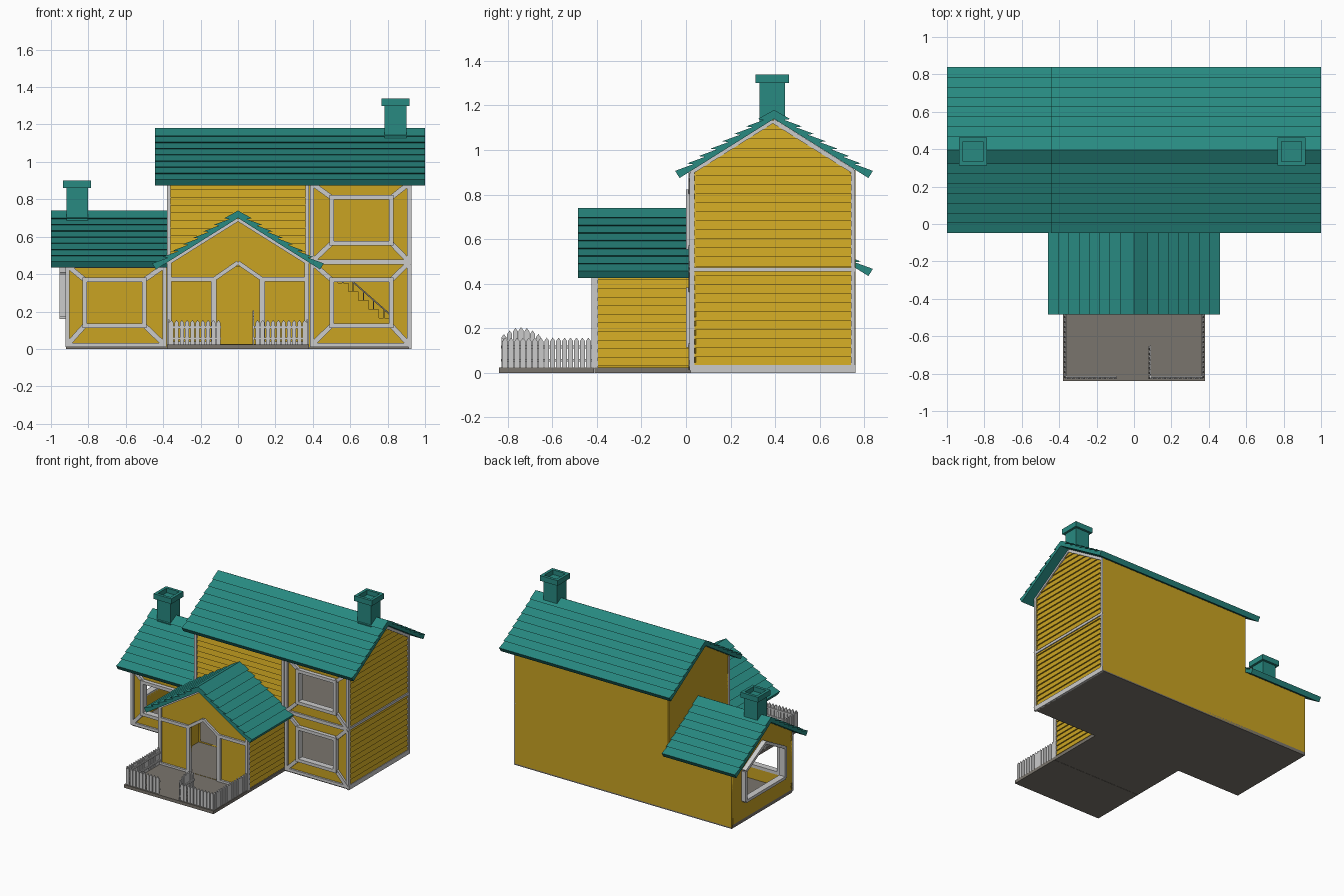
import bpy, bmesh, math
from mathutils import Vector

if "Cube" in bpy.data.objects:
    bpy.data.objects.remove(bpy.data.objects["Cube"])


def material(name, rgb):
    m = bpy.data.materials.new(name)
    m.diffuse_color = (*rgb, 1)
    m.use_nodes = True
    m.node_tree.nodes["Principled BSDF"].inputs["Base Color"].default_value = m.diffuse_color
    return m


YELLOW = material("yellow_wall", (0.59, 0.37, 0.016))
TEAL = material("teal_roof", (0.021, 0.253, 0.22))
STONE = material("warm_grey_floor", (0.195, 0.178, 0.153))
SLOPE = math.atan(0.627)
RIDGE_Y = 0.39


def place(plane, u, v, p):
    # F = facing front, S = facing sideways, T = lying flat
    return Vector({"F": (u, p, v), "S": (p, u, v), "T": (u, v, p)}[plane])


def prism(poly, plane, p0, p1):
    return [place(plane, u, v, p0) for u, v in poly], [place(plane, u, v, p1) for u, v in poly]


def rect(u0, u1, v0, v1):
    return [(u0, v0), (u1, v0), (u1, v1), (u0, v1)]


def part(name, solids, mat=None):
    bm = bmesh.new()
    for a, b in solids:
        va, vb = [bm.verts.new(c) for c in a], [bm.verts.new(c) for c in b]
        bm.faces.new(va)
        bm.faces.new(vb[::-1])
        for i in range(len(va)):
            j = (i + 1) % len(va)
            bm.faces.new((va[j], va[i], vb[i], vb[j]))
    bmesh.ops.recalc_face_normals(bm, faces=bm.faces)
    me = bpy.data.meshes.new(name)
    bm.to_mesh(me)
    bm.free()
    ob = bpy.data.objects.new(name, me)
    bpy.context.collection.objects.link(ob)
    if mat:
        me.materials.append(mat)
    return ob


def wall(name, loops, plane, p0, p1, mat=YELLOW):
    # flat panel with openings: outline first, then holes
    cu = bpy.data.curves.new(name + "_outline", "CURVE")
    cu.dimensions, cu.fill_mode, cu.extrude = "2D", "BOTH", abs(p1 - p0) / 2
    for loop in loops:
        sp = cu.splines.new("POLY")
        sp.points.add(len(loop) - 1)
        for pt, (u, v) in zip(sp.points, loop):
            pt.co = (u, v, 0, 1)
        sp.use_cyclic_u = True
    tmp = bpy.data.objects.new(name + "_tmp", cu)
    bpy.context.collection.objects.link(tmp)
    dg = bpy.context.evaluated_depsgraph_get()
    me = bpy.data.meshes.new_from_object(tmp.evaluated_get(dg))
    bpy.data.objects.remove(tmp)
    mid = (p0 + p1) / 2
    for v in me.vertices:
        v.co = place(plane, v.co.x, v.co.y, mid + (-v.co.z if plane == "F" else v.co.z))
    me.materials.clear()
    me.materials.append(mat)
    ob = bpy.data.objects.new(name, me)
    bpy.context.collection.objects.link(ob)


def bar(a, b, w, plane, p0, p1):
    a, b = Vector(a), Vector(b)
    d = (b - a).normalized() * w / 2
    n = Vector((-d.y, d.x))
    return prism([a - n, b - n, b + n, a + n], plane, p0, p1)


def frame(u0, u1, v0, v1, w, plane, p0, p1):
    h = w / 2
    return [bar((u0 - h, v), (u1 + h, v), w, plane, p0, p1) for v in (v0, v1)] + \
           [bar((u, v0 + h), (u, v1 - h), w, plane, p0, p1) for u in (u0, u1)]


def boards(plane, pos, side, span, z0, z1, n):
    # overlapping clapboards, lower edge proud of the wall
    out, h = [], (z1 - z0) / n
    for i in range(n):
        a, b = z0 + i * h, z0 + (i + 1) * h
        (a0, a1), (b0, b1) = span(a), span(b)
        q = [(a0, a), (a1, a), (b1, b), (b0, b)]
        offs = (0.012, 0.012, 0.002, 0.002)
        out.append(([place(plane, u, v, pos + side * o) for (u, v), o in zip(q, offs)],
                    [place(plane, u, v, pos - side * 0.003) for u, v in q]))
    return out


def roof(name, plane, centre, half, apex, p0, p1, courses=8):
    # overlapping shingle profile with undercut steps, mirrored about the ridge
    c, s = math.cos(SLOPE), math.sin(SLOPE)
    length = (half - 0.04 * s) / c
    at = lambda d, n: (d * c + n * s, apex - 0.04 - d * s + n * c)
    pts = []
    for i in range(courses):
        if i:
            pts.append(at(length * i / courses - 0.022, 0.02))
        pts.append(at(length * (i + 1) / courses, 0.038))
    pts.append(at(length, 0))
    poly = [(centre, apex)] + [(centre + u, v) for u, v in pts]
    poly += [(centre, apex - 0.04)] + [(centre - u, v) for u, v in reversed(pts)]
    part(name, [prism(poly, plane, p0, p1)], TEAL)


def gable(c, w, z0, apex):
    e = apex - w * 0.627
    return [(c - w, z0), (c + w, z0), (c + w, e), (c, apex), (c - w, e)]


# roofs
roof("main_roof", "S", RIDGE_Y + 0.005, 0.445, 1.18, -0.445, 1.0)
roof("wing_roof", "S", RIDGE_Y + 0.005, 0.445, 0.74, -1.0, -0.38)
roof("entrance_roof", "F", 0, 0.46, 0.74, -0.485, 0.03)

# chimneys: square shaft with a wider, recessed rim
for name, x, z in (("main_chimney", 0.842, 1.12), ("wing_chimney", -0.86, 0.68)):
    y, r, t = 0.387, 0.075, 0.022
    solids = [prism(rect(x - 0.058, x + 0.058, y - 0.058, y + 0.058), "T", z, z + 0.185)]
    for k in (-1, 1):
        solids.append(prism(rect(x - r, x + r, y + k * r - k * t, y + k * r), "T", z + 0.18, z + 0.22))
        solids.append(prism(rect(x + k * r - k * t, x + k * r, y - r + t, y + r - t), "T", z + 0.18, z + 0.22))
    part(name, solids, TEAL)

# walls
door = lambda w, z: [(-w, z), (w, z), (w, 0.37), (0, 0.37 + w * 0.75), (-w, 0.37)]
low, high, left = (0.51, 0.81, 0.135, 0.36), (0.51, 0.81, 0.575, 0.80), (-0.81, -0.51, 0.135, 0.36)
wall("main_front_wall", [rect(-0.38, 0.92, 0.01, 0.905), rect(*low), rect(*high), rect(-0.35, 0.35, 0.026, 0.44)], "F", 0.03, 0.045)
wall("wing_front_wall", [rect(-0.92, -0.38, 0.01, 0.465), rect(*left)], "F", 0.03, 0.045)
wall("back_wall", [[(-0.92, 0.01), (0.92, 0.01), (0.92, 0.91), (-0.38, 0.91), (-0.38, 0.47), (-0.92, 0.47)]], "F", 0.745, 0.76)
wall("right_wall", [gable(RIDGE_Y, 0.36, 0.01, 1.14)], "S", 0.90, 0.913)
wall("main_left_wall", [gable(RIDGE_Y, 0.36, 0.44, 1.14)], "S", -0.38, -0.365)
side_window = [(0.15, 0.17), (0.63, 0.17), (0.63, 0.40), (RIDGE_Y, 0.53), (0.15, 0.40)]
wall("wing_left_wall", [gable(RIDGE_Y, 0.36, 0.01, 0.70), side_window], "S", -0.92, -0.905)
wall("entrance_front_wall", [gable(0, 0.375, 0.01, 0.70), door(0.115, 0.025)], "F", -0.41, -0.395)
for side, name in ((-1, "left"), (1, "right")):
    part(f"entrance_{name}_wall", [prism(rect(-0.40, 0.03, 0.01, 0.465), "S", side * 0.355, side * 0.368)]
         + boards("S", side * 0.367, side, lambda z: (-0.395, 0.03), 0.03, 0.455, 11), YELLOW)

# clapboards
half = lambda z: max(0.004, min(0.355, (1.135 - z) / 0.627))
part("right_clapboards", boards("S", 0.912, 1, lambda z: (RIDGE_Y - half(z), RIDGE_Y + half(z)), 0.03, 1.13, 27), YELLOW)
part("front_clapboards", boards("F", 0.031, -1, lambda z: (-0.37, 0.37), 0.44, 0.89, 11), YELLOW)

# floors, porch
part("house_floor", [prism(rect(-0.92, 0.92, 0.03, 0.76), "T", 0, 0.025),
                     prism(rect(-0.38, 0.38, -0.41, 0.03), "T", 0, 0.025)], STONE)
part("upper_floor", [prism(rect(-0.365, 0.90, 0.045, 0.745), "T", 0.448, 0.462)], STONE)
part("porch", [prism(rect(-0.38, 0.38, -0.84, -0.412), "T", 0, 0.024)], STONE)

# timber bays around the front windows
trim = []
for (u0, u1, v0, v1), (a0, a1, b0, b1) in ((low, (0.395, 0.915, 0.022, 0.462)),
                                         (high, (0.395, 0.915, 0.466, 0.885)),
                                         (left, (-0.912, -0.392, 0.022, 0.445))):
    trim += frame(a0, a1, b0, b1, 0.022, "F", 0.016, 0.031)
    trim += frame(u0 - 0.01, u1 + 0.01, v0 - 0.01, v1 + 0.01, 0.024, "F", 0.0, 0.048)
    for a, u in ((a0, u0 - 0.01), (a1, u1 + 0.01)):
        for b, v in ((b0, v0 - 0.01), (b1, v1 + 0.01)):
            trim.append(bar((a, b), (u, v), 0.026, "F", 0.012, 0.031))
trim += [bar((x, 0.44), (x, 0.9), 0.018, "F", 0.012, 0.031) for x in (-0.371, 0.371)]
part("front_timber", trim)

# right side trim
side = [prism(rect(0.02, 0.76, 0.0, 0.036), "S", 0.911, 0.927),
        prism(rect(0.02, 0.76, 0.455, 0.473), "S", 0.911, 0.927)]
for k in (-1, 1):
    side.append(bar((RIDGE_Y + k * 0.36, 0.0), (RIDGE_Y + k * 0.36, 0.91), 0.018, "S", 0.911, 0.927))
    side.append(bar((RIDGE_Y + k * 0.36, 0.905), (RIDGE_Y, 1.131), 0.02, "S", 0.911, 0.927))
part("right_timber", side)

# left side peaked window frame
part("wing_side_window_frame", [bar(a, b, 0.022, "S", -0.955, -0.905)
                                for a, b in zip(side_window, side_window[1:] + side_window[:1])])

# entrance timber
ent = []
for k in (-1, 1):
    P = lambda x, z, x2, z2, w=0.024: ent.append(bar((k * x, z), (k * x2, z2), w, "F", -0.425, -0.395))
    P(0.368, 0.02, 0.368, 0.465)
    P(0.13, 0.02, 0.13, 0.38, 0.03)
    P(0.13, 0.372, 0, 0.462, 0.022)
    P(0.13, 0.372, 0.37, 0.372)
    P(0.38, 0.455, 0, 0.693, 0.02)
    P(0.13, 0.03, 0.37, 0.03, 0.018)
part("entrance_timber", ent)


# picket fence, rails on the inner side
def fence(name, plane, pos, u0, u1, height, inward=1):
    n = max(2, round((u1 - u0) / 0.027))
    solids = [prism(rect(u0, u1, z, z + 0.012), plane, pos, pos + inward * 0.007) for z in (0.05, 0.11)]
    for i in range(n):
        u, h = u0 + (i + 0.5) * (u1 - u0) / n, height((i + 0.5) / n)
        solids.append(prism([(u - 0.011, 0.022), (u + 0.011, 0.022), (u + 0.011, h - 0.015), (u, h), (u - 0.011, h - 0.015)],
                            plane, pos, pos - inward * 0.008))
    part(name, solids)


for k, name in ((-1, "left"), (1, "right")):
    lo, hi = sorted((k * 0.09, k * 0.37))
    fence(f"front_fence_{name}", "F", -0.82, lo, hi, lambda t: 0.155)
    fence(f"side_fence_{name}", "S", k * 0.367, -0.825, -0.425, lambda t: 0.158, -k)
fence("open_gate", "S", 0.085, -0.83, -0.65, lambda t: 0.165 + 0.04 * math.sin(math.pi * t))

# staircase along the back wall, with handrail
steps = [prism(rect(0.48 + i * 0.055, 0.535 + i * 0.055, 0.025, 0.40 - i * 0.047), "F", 0.60, 0.745) for i in range(7)]
part("staircase", steps, YELLOW)
rail = [bar((0.5, 0.46), (0.84, 0.16), 0.008, "F", 0.60, 0.608)]
rail += [bar((x, 0.1), (x, 0.9 - x * 0.882), 0.006, "F", 0.60, 0.608) for x in (0.56, 0.615, 0.67, 0.725, 0.78)]
part("stair_handrail", rail, STONE)
